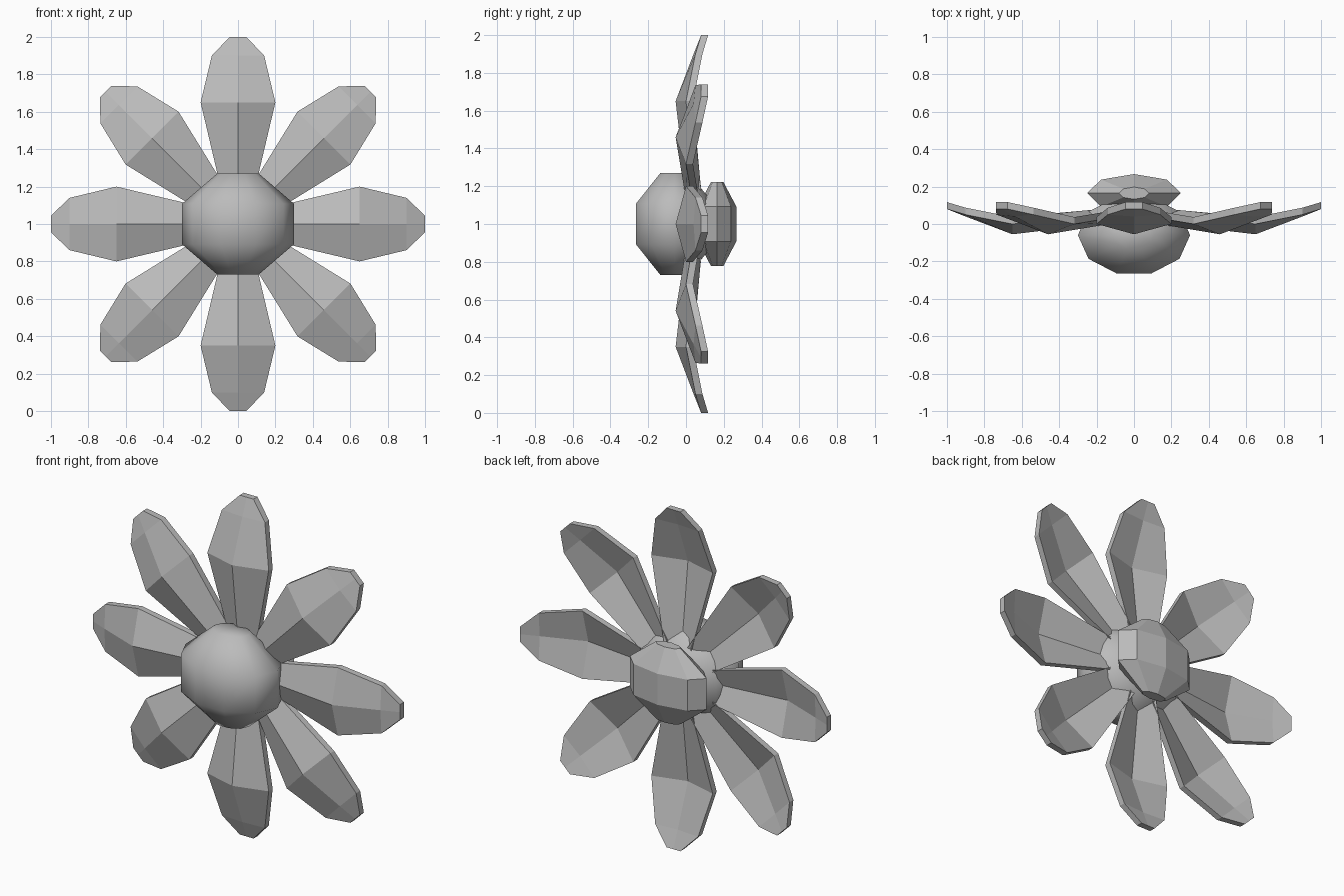
import bpy, bmesh
from math import sin, cos, pi, radians
from mathutils import Matrix, Vector

cube = bpy.data.objects.get("Cube")
if cube:
    bpy.data.objects.remove(cube, do_unlink=True)

grey = bpy.data.materials.new("soft_grey")
grey.use_nodes = True
colour = (0.5, 0.5, 0.5, 1)
grey.diffuse_color = colour
grey.node_tree.nodes["Principled BSDF"].inputs["Base Color"].default_value = colour


def finish(name, bm, smooth=False):
    bmesh.ops.recalc_face_normals(bm, faces=bm.faces)
    mesh = bpy.data.meshes.new(name)
    bm.to_mesh(mesh)
    bm.free()
    mesh.materials.append(grey)
    for face in mesh.polygons:
        face.use_smooth = smooth
    obj = bpy.data.objects.new(name, mesh)
    bpy.context.collection.objects.link(obj)
    return obj


def petal(name, angle):
    # stations: distance from centre, half width, ridge depth, edge depth
    stations = [(0.1, 0.07, 0.01, 0.05), (0.65, 0.2, -0.055, 0.0),
                (0.9, 0.14, 0.04, 0.05), (1.0, 0.045, 0.08, 0.08)]
    thick = 0.037
    bm = bmesh.new()
    rings = []
    for r, w, ridge, edge in stations:
        section = [(-w, edge), (0, ridge), (w, edge),
                   (w, edge + thick), (0, ridge + thick), (-w, edge + thick)]
        rings.append([bm.verts.new((x, y, r)) for x, y in section])
    for a, b in zip(rings, rings[1:]):
        for i in range(6):
            j = (i + 1) % 6
            bm.faces.new((a[i], a[j], b[j], b[i]))
    for end in (rings[0], rings[-1]):
        bm.faces.new((end[0], end[1], end[4], end[5]))
        bm.faces.new((end[1], end[2], end[3], end[4]))
    turn = Matrix.Translation((0, 0, 1)) @ Matrix.Rotation(angle, 4, 'Y')
    bmesh.ops.transform(bm, matrix=turn, verts=bm.verts)
    return finish(name, bm)


def faceted_ball(name, depth, size, sides, cap, band, smooth):
    # four stacked rings with flat caps
    bm = bmesh.new()
    rings = []
    for z, r in ((-1, cap), (-band, 1), (band, 1), (1, cap)):
        rings.append([bm.verts.new((size[0] * r * cos(2 * pi * i / sides),
                                    depth + size[1] * r * sin(2 * pi * i / sides),
                                    1 + size[2] * z)) for i in range(sides)])
    for a, b in zip(rings, rings[1:]):
        for i in range(sides):
            j = (i + 1) % sides
            bm.faces.new((a[i], a[j], b[j], b[i]))
    bm.faces.new(rings[0])
    bm.faces.new(rings[-1])
    return finish(name, bm, smooth)


# Eight petals around the centre
for k in range(8):
    petal(f"petal_{k + 1}", k * radians(45))

# Rounded flower centre and flat back hub
faceted_ball("flower_centre", -0.06, (0.3, 0.215, 0.27), 10, 0.37, 0.4, True)
faceted_ball("back_hub", 0.165, (0.25, 0.102, 0.223), 8, 0.32, 0.41, False)
